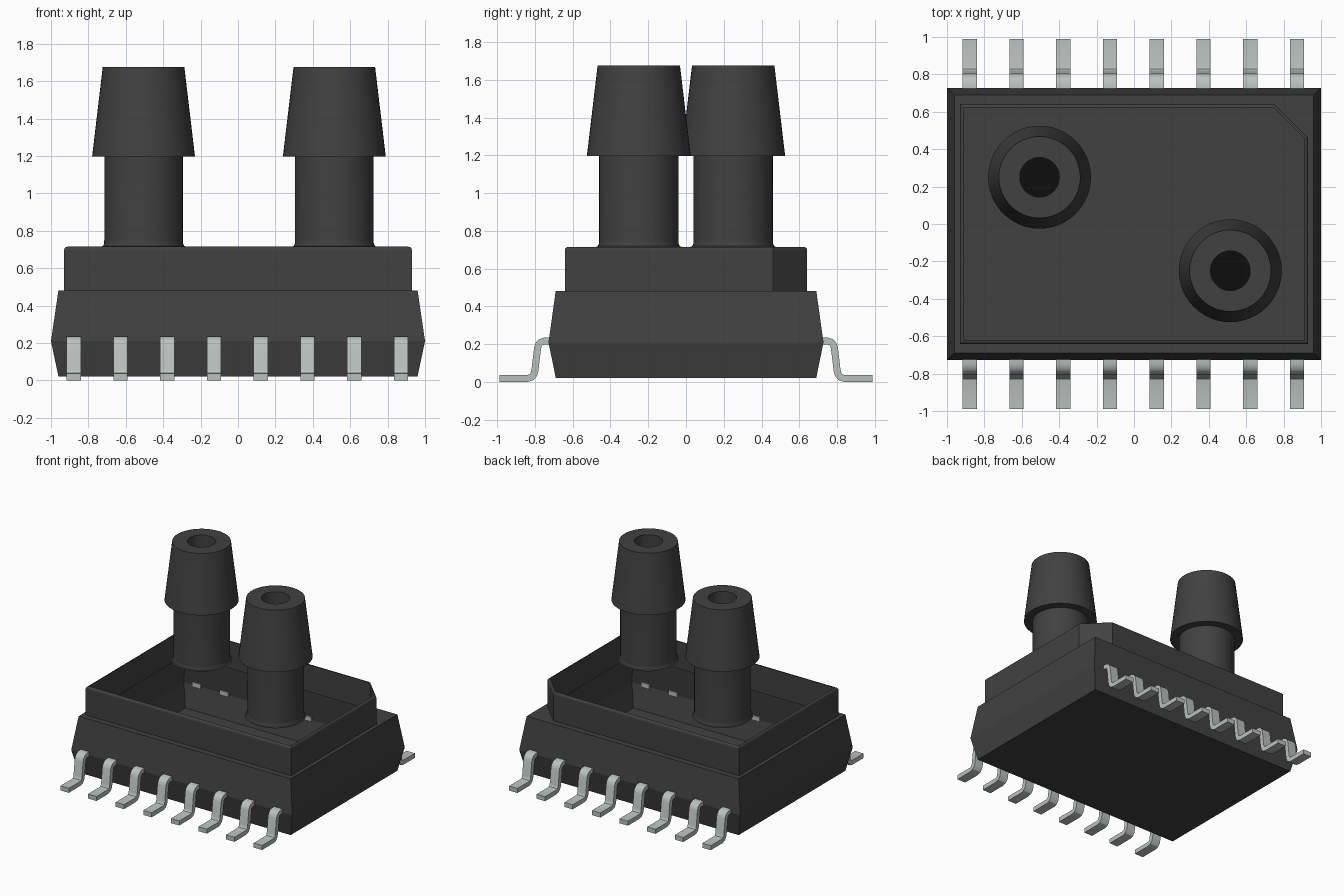
import bpy, bmesh, math
from mathutils import Vector

cube = bpy.data.objects.get("Cube")
if cube:
    bpy.data.objects.remove(cube, do_unlink=True)


def material(name, rgb, rough=0.6):
    m = bpy.data.materials.new(name)
    m.use_nodes = True
    m.diffuse_color = (*rgb, 1)
    bsdf = m.node_tree.nodes["Principled BSDF"]
    bsdf.inputs["Base Color"].default_value = (*rgb, 1)
    bsdf.inputs["Roughness"].default_value = rough
    return m


PLASTIC = material("charcoal plastic", (0.053, 0.053, 0.053))
BLACK = material("bore black", (0.004, 0.004, 0.004))
METAL = material("tinned metal", (0.48, 0.54, 0.51))


def finish(name, bm, mats, smooth=True):
    mesh = bpy.data.meshes.new(name)
    bm.to_mesh(mesh)
    bm.free()
    obj = bpy.data.objects.new(name, mesh)
    bpy.context.collection.objects.link(obj)
    for m in mats:
        mesh.materials.append(m)
    if smooth:
        bpy.ops.object.select_all(action='DESELECT')
        obj.select_set(True)
        bpy.context.view_layer.objects.active = obj
        bpy.ops.object.shade_smooth_by_angle(angle=math.radians(32))
    return obj


def loft(bm, rings):
    """Skin quads between successive closed rings; returns the vertex rings."""
    loops = [[bm.verts.new(p) for p in ring] for ring in rings]
    for a, b in zip(loops, loops[1:]):
        n = len(a)
        for i in range(n):
            j = (i + 1) % n
            bm.faces.new((a[i], a[j], b[j], b[i]))
    return loops


def outline(hx, hy, cut, z):
    """Rectangle with its back left corner cut off."""
    return [(-hx, -hy, z), (hx, -hy, z), (hx, hy - cut, z),
            (hx - cut, hy, z), (-hx, hy, z)]


# Housing: tapered base, ledge and open-topped raised wall as one thin shell
bm = bmesh.new()
rings = [outline(0.96, 0.69, 0, 0.022), outline(1.0, 0.728, 0, 0.21),
         outline(0.96, 0.69, 0, 0.482), outline(0.93, 0.642, 0.18, 0.482),
         outline(0.93, 0.642, 0.18, 0.697)]
for k in (1, 2, 3):
    a = k * math.pi / 6
    d = 0.018 * (1 - math.cos(a))
    rings.append(outline(0.93 - d, 0.642 - d, 0.18 - d * 0.6,
                         0.697 + 0.018 * math.sin(a)))
loops = loft(bm, rings)
bm.faces.new(list(reversed(loops[0])))
bmesh.ops.remove_doubles(bm, verts=bm.verts, dist=1e-5)
finish("housing", bm, [PLASTIC], smooth=False)


# Ports: turned barbed tubes with a blind bore
def port(name, cx, cy, sides=48):
    profile = [(0.228, 0.715), (0.217, 0.719), (0.211, 0.732), (0.21, 0.75),
               (0.21, 1.197), (0.275, 1.197), (0.218, 1.677),
               (0.106, 1.677), (0.106, 0.75)]
    bm = bmesh.new()
    rings = [[(cx + r * math.cos(2 * math.pi * i / sides),
               cy + r * math.sin(2 * math.pi * i / sides), z)
              for i in range(sides)] for r, z in profile]
    loops = loft(bm, rings)
    bm.faces.new(loops[-1]).material_index = 1
    finish(name, bm, [PLASTIC, BLACK])


port("back_port", -0.505, 0.25)
port("front_port", 0.515, -0.25)


# Leads: gull-wing strips, bent along a centre line in the y-z plane
PATH = [Vector(p) for p in (
    (0.715, 0.217), (0.748, 0.217), (0.768, 0.211), (0.78, 0.198),
    (0.786, 0.18), (0.8, 0.062), (0.806, 0.04), (0.818, 0.025),
    (0.838, 0.019), (0.988, 0.019))]


def lead(name, cx, side, width=0.076, thick=0.037):
    bm = bmesh.new()
    rings = []
    for i, p in enumerate(PATH):
        before = PATH[max(i - 1, 0)]
        after = PATH[min(i + 1, len(PATH) - 1)]
        t = (after - before).normalized()
        n = Vector((-t.y, t.x)) * thick / 2
        hi, lo = p + n, p - n
        rings.append([(cx + s * width / 2, side * q.x, q.y)
                      for s, q in ((-1, lo), (1, lo), (1, hi), (-1, hi))])
    loops = loft(bm, rings)
    bm.faces.new(loops[0])
    bm.faces.new(loops[-1])
    bmesh.ops.recalc_face_normals(bm, faces=bm.faces)
    finish(name, bm, [METAL])


for i in range(8):
    x = -0.878 + i * 0.25
    lead(f"front_lead_{i + 1}", x, -1)
    lead(f"back_lead_{i + 1}", x, 1)
